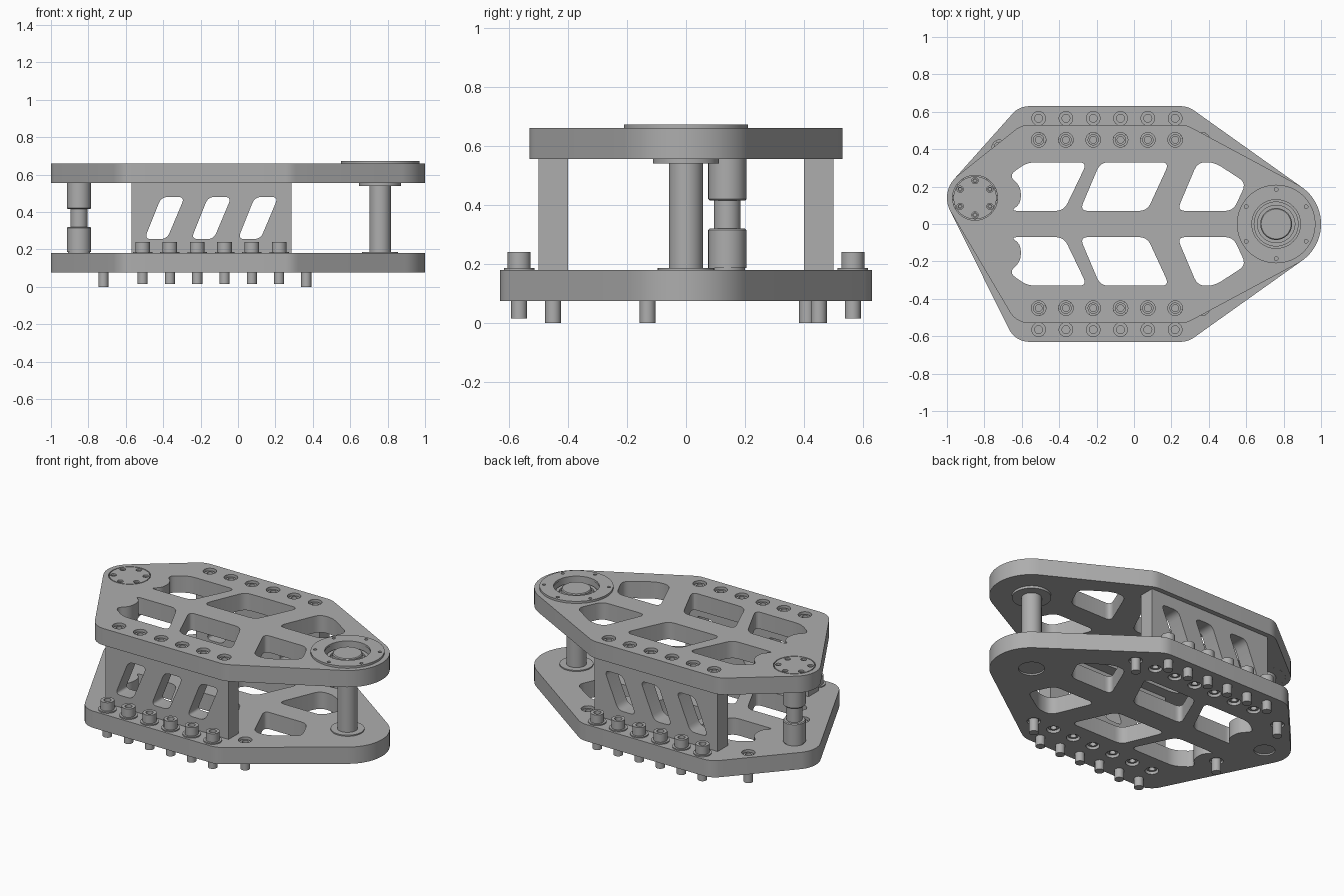
import bpy, bmesh
from math import sin, cos, pi, radians
from mathutils import Vector, Matrix
from mathutils.geometry import convex_hull_2d

cube = bpy.data.objects.get("Cube")
if cube:
    bpy.data.objects.remove(cube)

grey = bpy.data.materials.new("machined grey")
grey.use_nodes = True
grey.diffuse_color = (0.42, 0.42, 0.42, 1)
grey.node_tree.nodes["Principled BSDF"].inputs["Base Color"].default_value = grey.diffuse_color


def place(name, mesh, loc=(0, 0, 0), rot=0):
    ob = bpy.data.objects.new(name, mesh)
    bpy.context.collection.objects.link(ob)
    ob.location, ob.rotation_euler.x = loc, rot
    return ob


def finish(name, bm):
    """Turn a bmesh into a mesh that is smooth on curves and sharp on edges."""
    bmesh.ops.recalc_face_normals(bm, faces=bm.faces)
    for f in bm.faces:
        f.smooth = True
    for e in bm.edges:
        e.smooth = len(e.link_faces) == 2 and e.calc_face_angle(0) < radians(32)
    mesh = bpy.data.meshes.new(name)
    bm.to_mesh(mesh)
    bm.free()
    mesh.materials.append(grey)
    return mesh


def circle(x, y, r, n=32):
    return [(x + r * cos(2 * pi * i / n), y + r * sin(2 * pi * i / n)) for i in range(n)]


def rounded(corners, r):
    """Polygon with a small curve at each corner."""
    pts = [Vector(c) for c in corners]
    out = []
    for i, p in enumerate(pts):
        a, b = pts[i - 1] - p, pts[(i + 1) % len(pts)] - p
        a = p + a.normalized() * min(r, a.length * 0.45)
        b = p + b.normalized() * min(r, b.length * 0.45)
        for k in range(6):
            t = k / 5
            out.append(a * (1 - t) ** 2 + p * 2 * t * (1 - t) + b * t * t)
    return out


def slab(name, loops, z0, z1):
    """Outline plus holes, extruded from z0 to z1."""
    curve = bpy.data.curves.new(name, 'CURVE')
    curve.dimensions, curve.fill_mode = '2D', 'BOTH'
    curve.extrude = (z1 - z0) / 2
    for loop in loops:
        s = curve.splines.new('POLY')
        s.points.add(len(loop) - 1)
        for pt, p in zip(s.points, loop):
            pt.co = (p[0], p[1], 0, 1)
        s.use_cyclic_u = True
    tmp = bpy.data.objects.new(name, curve)
    flat = bpy.data.meshes.new_from_object(tmp)
    bm = bmesh.new()
    bm.from_mesh(flat)
    bpy.data.objects.remove(tmp)
    bpy.data.curves.remove(curve)
    bpy.data.meshes.remove(flat)
    bmesh.ops.remove_doubles(bm, verts=bm.verts, dist=1e-5)
    bmesh.ops.translate(bm, verts=bm.verts, vec=(0, 0, (z0 + z1) / 2))
    return finish(name, bm)


def lathe(name, profile, steps=32):
    """Spin an (r, z) profile round z."""
    bm = bmesh.new()
    vs = [bm.verts.new((r, 0, z)) for r, z in profile]
    es = [bm.edges.new(pair) for pair in zip(vs, vs[1:])]
    bmesh.ops.spin(bm, geom=vs + es, cent=(0, 0, 0), axis=(0, 0, 1), angle=2 * pi, steps=steps)
    bmesh.ops.remove_doubles(bm, verts=bm.verts, dist=1e-5)
    return finish(name, bm)


# Shared layout
LOW0, LOW1, TOP0, TOP1 = 0.075, 0.18, 0.555, 0.66
SMALL, BIG = (-0.85, 0.14), (0.76, 0.0)
bolt_x = [-0.51 + 0.146 * i for i in range(6)]
inner = [(x, s * 0.45) for s in (-1, 1) for x in bolt_x]
outer = [(x, s * 0.565) for s in (-1, 1) for x in bolt_x]
dowels = [(0.365, -0.45), (0.365, 0.45), (-0.72, -0.13), (-0.72, 0.41)]


def outline(half):
    pts = circle(*SMALL, 0.15, 64) + circle(*BIG, 0.24, 96)
    for s in (-1, 1):
        for x in (-0.56, 0.25):
            pts += circle(x, s * (half - 0.12), 0.12, 48)
    return [pts[i] for i in convex_hull_2d(pts)]


# Truss windows, mirrored front to back
windows = []
for shape in ([(-0.57, 0.33), (-0.67, 0.26), (-0.605, 0.2), (-0.605, 0.11), (-0.66, 0.07),
               (-0.375, 0.07), (-0.25, 0.33)],
              [(-0.18, 0.33), (-0.29, 0.07), (0.07, 0.07), (0.19, 0.33)],
              [(0.34, 0.33), (0.23, 0.07), (0.53, 0.07), (0.6, 0.22), (0.43, 0.33)]):
    for s in (-1, 1):
        windows.append(rounded([(x, s * y) for x, y in shape], 0.045))

# Plates
place("lower_plate", slab("lower_plate", [outline(0.63)] + windows
      + [circle(*p, 0.039) for p in inner + dowels]
      + [circle(*BIG, 0.075), circle(*SMALL, 0.06)], LOW0, LOW1))
place("upper_plate", slab("upper_plate", [outline(0.53)] + windows
      + [circle(*p, 0.039) for p in inner]
      + [circle(*BIG, 0.135, 48), circle(*SMALL, 0.12, 48)], TOP0, TOP1))

# Side spacer blocks with slanted slots
slots = [rounded([(x - 0.5, 0.255), (x - 0.38, 0.255), (x - 0.285, 0.48), (x - 0.41, 0.48)], 0.035)
         for x in (0, 0.25, 0.5)]
block = slab("side_block", [[(-0.57, LOW1), (0.285, LOW1), (0.285, TOP0), (-0.57, TOP0)]] + slots,
             -0.05, 0.05)
for side, y in (("front", -0.45), ("back", 0.45)):
    place(side + "_side_block", block, (0, y, 0), pi / 2)

# Recessed socket screws, top and underside
recessed = [(0, -0.045), (0.018, -0.045), (0.018, -0.012), (0.03, -0.012), (0.03, -0.045),
            (0.039, -0.045), (0.039, -0.09), (0, -0.09)]
screw = lathe("recessed_screw", recessed, 24)
dowel = lathe("dowel_bolt", recessed[:-1] + [(0.027, -0.09), (0.027, -LOW1), (0, -LOW1)], 24)
for x, y in inner:
    place("top_screw", screw, (x, y, TOP1))
    place("underside_screw", screw, (x, y, LOW0), pi)
for x, y in dowels:
    place("dowel_bolt", dowel, (x, y, LOW1))

# Outer bolts with washers, poking out underneath
bolt = lathe("outer_bolt", [(0, 0.205), (0.021, 0.205), (0.021, 0.24), (0.039, 0.24), (0.039, 0.187),
                            (0.052, 0.187), (0.052, 0.17), (0.027, 0.17), (0.027, 0.015), (0, 0.015)])
for x, y in outer:
    place("outer_bolt", bolt, (x, y, 0))

# Large pivot shaft with flanges, rising into the bearing recess
place("large_shaft", lathe("large_shaft", [
    (0, 0.085), (0.075, 0.085), (0.075, 0.18), (0.096, 0.18), (0.096, 0.187), (0.058, 0.187),
    (0.058, 0.54), (0.112, 0.54), (0.112, TOP0), (0.135, TOP0), (0.135, 0.62), (0.12, 0.62),
    (0.12, 0.635), (0.1, 0.635), (0.1, 0.62), (0.085, 0.62), (0.085, 0.655), (0.08, 0.66),
    (0, 0.66)], 48), (*BIG, 0))

# Bearing cover ring and its small screws
ring_r, step = 0.185, pi / 3
spots = [(cos(pi / 6 + k * step), sin(pi / 6 + k * step)) for k in range(6)]
place("bearing_cover", slab("bearing_cover", [circle(0, 0, 0.21, 64), circle(0, 0, 0.13, 48)]
      + [circle(ring_r * c, ring_r * s, 0.01, 12) for c, s in spots], TOP1, 0.673), (*BIG, 0))

# Small stepped shaft
place("small_shaft", lathe("small_shaft", [
    (0, 0.085), (0.06, 0.085), (0.06, 0.187), (0.065, 0.187), (0.065, 0.315), (0.06, 0.32),
    (0.045, 0.32), (0.045, 0.415), (0.06, 0.415), (0.065, 0.42), (0.065, TOP0), (0.12, TOP0),
    (0.12, 0.63), (0, 0.63)]), (*SMALL, 0))

# Flush cap over the small shaft, with a ring of screws
cap_spots = [(0.092 * c, 0.092 * s) for c, s in spots]
place("shaft_cap", slab("shaft_cap", [circle(0, 0, 0.115, 48)]
      + [circle(*p, 0.017, 16) for p in cap_spots], 0.63, TOP1), (*SMALL, 0))
cap_screw = lathe("cap_screw", [(0, 0.64), (0.007, 0.64), (0.007, 0.652), (0.013, 0.652), (0.013, 0.63)], 16)
for x, y in cap_spots:
    place("cap_screw", cap_screw, (SMALL[0] + x, SMALL[1] + y, 0))
